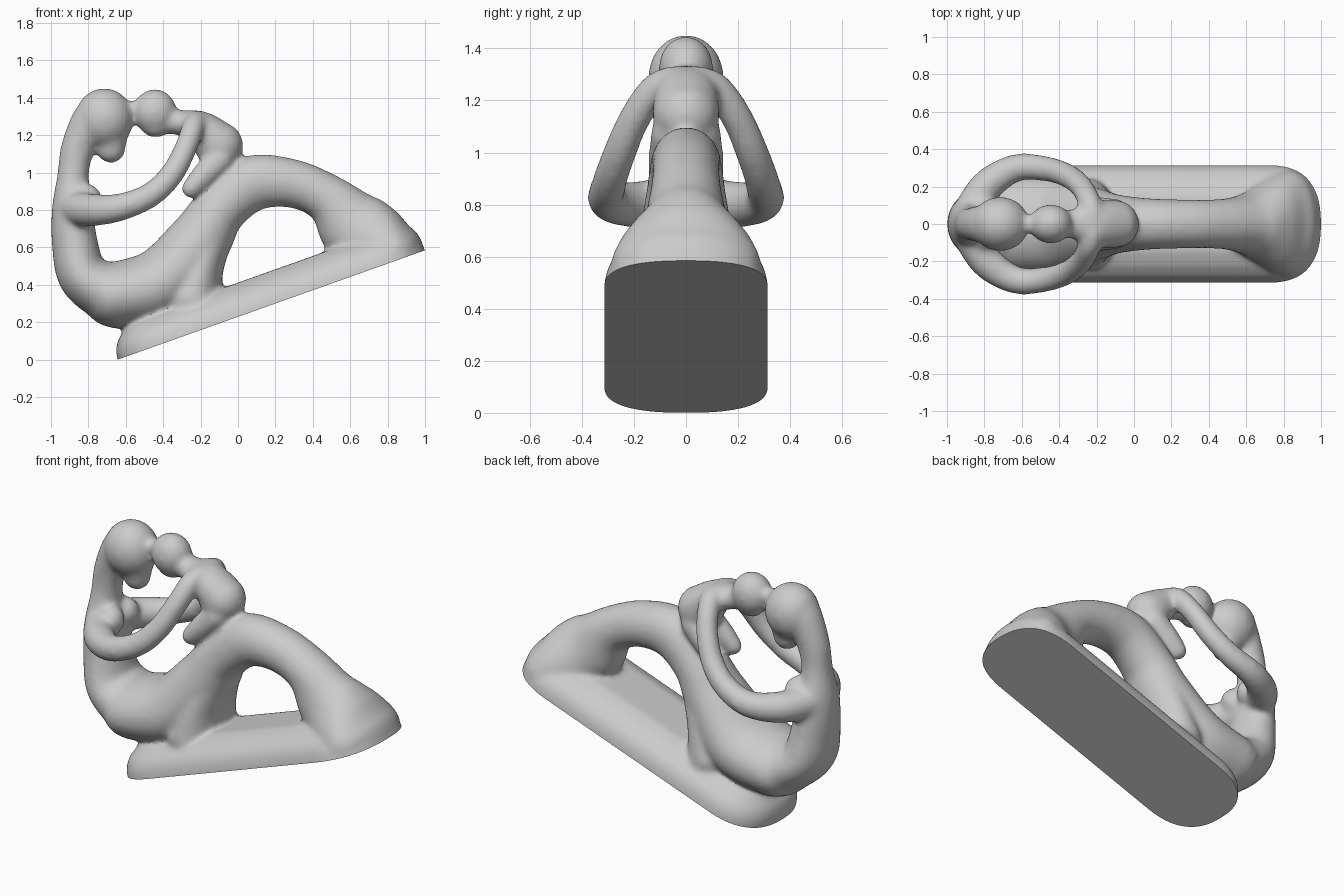
import bpy, bmesh, math
from mathutils import Vector, Matrix

if "Cube" in bpy.data.objects:
    bpy.data.objects.remove(bpy.data.objects["Cube"])

TILT = math.atan2(0.585, 1.645)          # slope of the base
FOOT = Vector((-0.645, 0, 0.0))          # lowest point of the base
GROW = 0.005                             # makes up for smoothing shrinkage
bm = bmesh.new()


def skin(rings):
    """Closed skin over a list of equal-length vertex rings."""
    vs = [[bm.verts.new(p) for p in r] for r in rings]
    n = len(vs[0])
    for a, b in zip(vs, vs[1:]):
        for i in range(n):
            bm.faces.new((a[i], a[(i + 1) % n], b[(i + 1) % n], b[i]))
    bm.faces.new(vs[0][::-1])
    bm.faces.new(vs[-1])


def spline(pts, steps=8):
    """Catmull-Rom through stations of any dimension."""
    p = [pts[0]] + list(pts) + [pts[-1]]
    out = []
    for a, b, c, d in zip(p, p[1:], p[2:], p[3:]):
        for k in range(steps):
            t = k / steps
            out.append([0.5 * (2 * q + (r - o) * t + (2 * o - 5 * q + 4 * r - s) * t * t
                               + (3 * q - o - 3 * r + s) * t ** 3)
                        for o, q, r, s in zip(a, b, c, d)])
    return out + [list(pts[-1])]


def tube(stations, n=32):
    """Rounded limb; station = (x, y, z, in-plane radius, sideways radius)."""
    st = spline(stations)
    pos = [Vector(s[:3]) for s in st]

    def ring(i, shift=0.0, scale=1.0):
        t = (pos[min(i + 1, len(pos) - 1)] - pos[max(i - 1, 0)]).normalized()
        side = (Vector((0, 1, 0)) - t * t.y).normalized()
        up = side.cross(t)
        r, w = st[i][3] + GROW, st[i][4] + GROW
        c = pos[i] + t * shift * r
        return [c + up * (r * scale * math.cos(a)) + side * (w * scale * math.sin(a))
                for a in (2 * math.pi * k / n for k in range(n))]

    last = len(st) - 1
    caps = [math.radians(d) for d in (20, 40, 60, 80)]
    skin([ring(0, -math.sin(a), math.cos(a)) for a in reversed(caps)]
         + [ring(i) for i in range(last + 1)]
         + [ring(last, math.sin(a), math.cos(a)) for a in caps])


def ball(c, r):
    m = Matrix.Translation(c) @ Matrix.Diagonal((*[q + GROW for q in r], 1))
    bmesh.ops.create_icosphere(bm, subdivisions=4, radius=1, matrix=m)


# tilted base slab: rounded outline with a crowned top (trimmed flat later)
LEN, HALF, END = 1.746, 0.315, 0.30
ax, up = (Vector((math.cos(TILT), 0, math.sin(TILT))),
          Vector((-math.sin(TILT), 0, math.cos(TILT))))
rings = []
for h, inset in ((-0.05, 0), (0, 0), (0.05, 0.01), (0.095, 0.035), (0.14, 0.09), (0.172, 0.17)):
    ring = []
    for k in range(96):
        a = 2 * math.pi * k / 96
        c, s = (math.copysign(abs(f) ** (2 / 2.5), f) for f in (math.cos(a), math.sin(a)))
        x = (LEN - END if c >= 0 else END) + (END - inset) * c
        ring.append(FOOT + ax * x + up * h + Vector((0, (HALF - inset) * s, 0)))
    rings.append(ring)
skin(rings)

# legs: hip, raised thigh, knee arch, shin flaring into the base
tube([(-0.66, 0, 0.345, 0.17, 0.245), (-0.41, 0, 0.41, 0.185, 0.245),
      (-0.21, 0, 0.63, 0.165, 0.19), (-0.10, 0, 0.80, 0.14, 0.155),
      (0.07, 0, 0.94, 0.145, 0.133), (0.29, 0, 0.942, 0.125, 0.125),
      (0.48, 0, 0.86, 0.128, 0.13), (0.615, 0, 0.72, 0.19, 0.165),
      (0.74, 0, 0.63, 0.19, 0.25), (0.83, 0, 0.575, 0.16, 0.285)])
# thigh root flowing down onto the base
tube([(-0.13, 0, 0.72, 0.12, 0.15), (-0.20, 0, 0.50, 0.12, 0.205),
      (-0.245, 0, 0.32, 0.16, 0.24)])

# torso, neck and long hair
tube([(-0.64, 0, 0.335, 0.165, 0.235), (-0.82, 0, 0.44, 0.133, 0.20),
      (-0.872, 0, 0.62, 0.118, 0.16), (-0.885, 0, 0.81, 0.105, 0.135),
      (-0.882, 0, 0.98, 0.08, 0.088), (-0.86, 0, 1.12, 0.085, 0.085),
      (-0.805, 0, 1.25, 0.095, 0.10), (-0.745, 0, 1.31, 0.12, 0.125)])

# large head, face tapering to the chin, nose
ball((-0.715, 0, 1.29), (0.15, 0.14, 0.157))
tube([(-0.70, 0, 1.28, 0.135, 0.135), (-0.685, 0, 1.19, 0.092, 0.095),
      (-0.68, 0, 1.13, 0.075, 0.07)])
ball((-0.60, 0, 1.225), (0.024, 0.022, 0.035))

# small head, chin, and the touching foreheads
ball((-0.445, 0, 1.325), (0.112, 0.10, 0.117))
ball((-0.44, 0, 1.25), (0.075, 0.07, 0.058))
ball((-0.565, 0, 1.345), (0.04, 0.045, 0.032))

# small body
tube([(-0.38, 0, 1.275, 0.06, 0.06), (-0.30, 0, 1.265, 0.065, 0.085),
      (-0.20, 0, 1.235, 0.092, 0.115), (-0.103, 0, 1.145, 0.127, 0.125)])

for s in (-1, 1):
    # embracing arm
    arm = [(-0.885, 0.045, 0.81, 0.09), (-0.785, 0.205, 0.80, 0.083),
           (-0.63, 0.30, 0.815, 0.069), (-0.47, 0.295, 0.88, 0.062),
           (-0.355, 0.258, 0.99, 0.059), (-0.28, 0.198, 1.13, 0.056),
           (-0.24, 0.12, 1.24, 0.057), (-0.22, 0.05, 1.275, 0.055)]
    tube([(x, s * y, z, r, r) for x, y, z, r in arm])
    # bust
    ball((-0.805, s * 0.07, 0.855), (0.073, 0.07, 0.08))
    # small leg
    tube([(-0.10, s * 0.065, 1.07, 0.07, 0.065), (-0.19, s * 0.085, 0.98, 0.06, 0.055),
          (-0.25, s * 0.095, 0.915, 0.048, 0.045)])

mesh = bpy.data.meshes.new("sculpture_parts")
bm.to_mesh(mesh)
bm.free()
obj = bpy.data.objects.new("mother_and_child_sculpture", mesh)
bpy.context.collection.objects.link(obj)

# fuse all parts into one flowing surface
rm = obj.modifiers.new("fuse", 'REMESH')
rm.mode = 'VOXEL'
rm.voxel_size = 0.013
sm = obj.modifiers.new("soften", 'SMOOTH')
sm.factor, sm.iterations = 0.5, 20
dg = bpy.context.evaluated_depsgraph_get()
fused = bpy.data.meshes.new_from_object(obj.evaluated_get(dg))
obj.modifiers.clear()
obj.data = fused

# trim the underside flat
bm = bmesh.new()
bm.from_mesh(fused)
cut = bmesh.ops.bisect_plane(bm, geom=bm.verts[:] + bm.edges[:] + bm.faces[:],
                             plane_co=FOOT, plane_no=-up, clear_outer=True)
edges = [e for e in cut["geom_cut"] if isinstance(e, bmesh.types.BMEdge)]
bmesh.ops.holes_fill(bm, edges=edges, sides=0)
bmesh.ops.recalc_face_normals(bm, faces=bm.faces[:])
bm.to_mesh(fused)
bm.free()

bpy.context.view_layer.objects.active = obj
obj.select_set(True)
bpy.ops.object.shade_smooth_by_angle(angle=math.radians(40))
